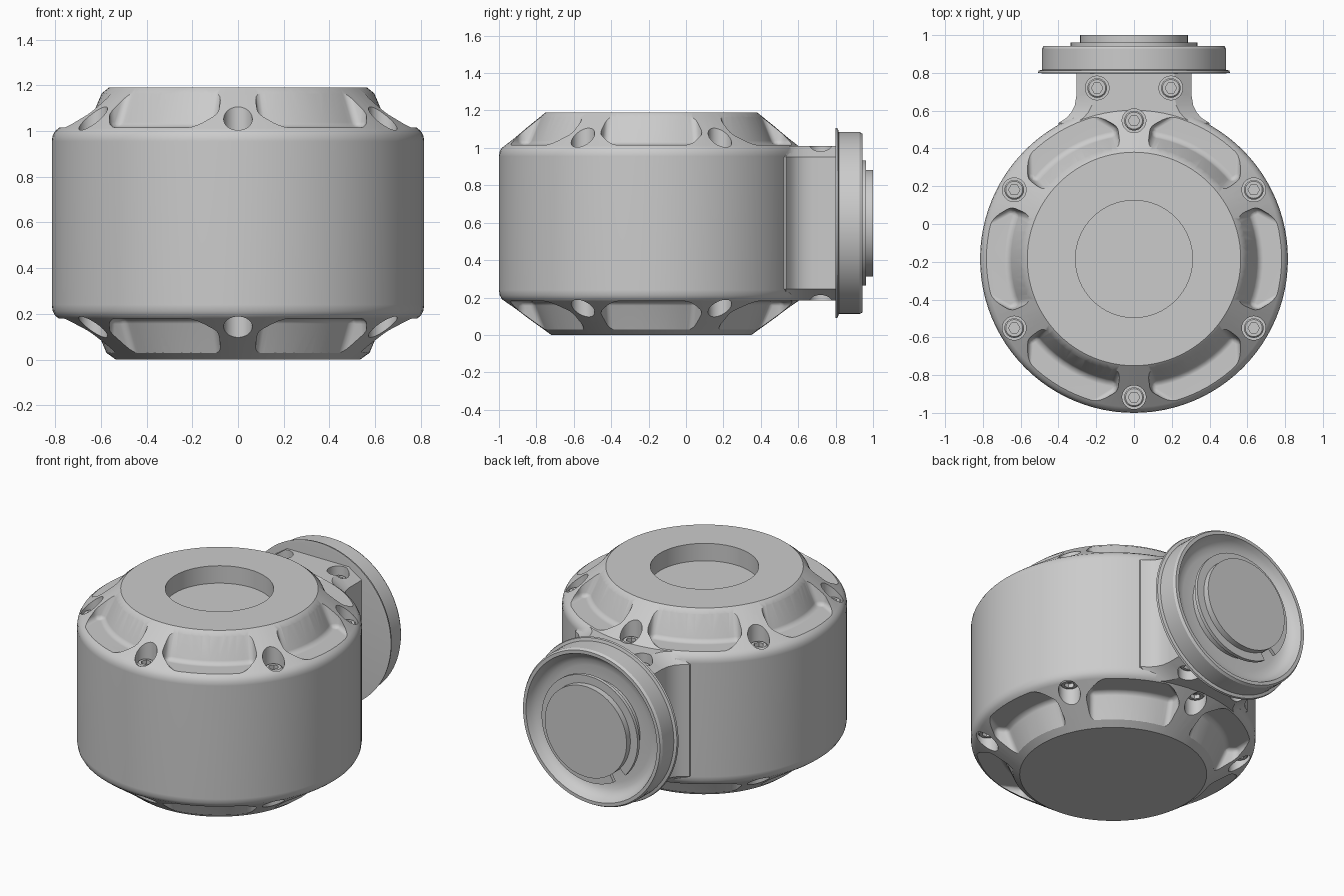
import bpy, bmesh, math
from mathutils import Matrix, Vector

old = bpy.data.objects.get("Cube")
if old:
    bpy.data.objects.remove(old, do_unlink=True)

CY = -0.185          # body axis, y
MID = 0.598          # flange axis, z
TOP = 1.19

grey = bpy.data.materials.new("cast grey")
grey.use_nodes = True
grey.diffuse_color = (0.6, 0.6, 0.6, 1)
for node in grey.node_tree.nodes:
    if node.type == 'BSDF_PRINCIPLED':
        node.inputs["Base Color"].default_value = (0.6, 0.6, 0.6, 1)


def make(name, bm):
    bmesh.ops.recalc_face_normals(bm, faces=bm.faces)
    me = bpy.data.meshes.new(name)
    bm.to_mesh(me)
    bm.free()
    me.materials.append(grey)
    ob = bpy.data.objects.new(name, me)
    bpy.context.collection.objects.link(ob)
    return ob


def activate(ob):
    bpy.ops.object.select_all(action='DESELECT')
    ob.select_set(True)
    bpy.context.view_layer.objects.active = ob


def smooth(ob, angle=30):
    activate(ob)
    bpy.ops.object.shade_smooth_by_angle(angle=math.radians(angle))


def apply_mod(ob, kind, **props):
    mod = ob.modifiers.new(kind.lower(), kind)
    for key, value in props.items():
        setattr(mod, key, value)
    activate(ob)
    bpy.ops.object.modifier_apply(modifier=mod.name)


def boolean(ob, tool, operation):
    tool.hide_render = True
    apply_mod(ob, 'BOOLEAN', object=tool, operation=operation, solver='EXACT')
    bpy.data.objects.remove(tool, do_unlink=True)


def loft(bm, loops, wrap=False):
    """Skin a list of equal-length closed loops; cap the ends unless wrapped."""
    rings = [[bm.verts.new(p) for p in loop] for loop in loops]
    n = len(rings[0])
    for i in range(len(rings) - (0 if wrap else 1)):
        a, b = rings[i], rings[(i + 1) % len(rings)]
        for j in range(n):
            k = (j + 1) % n
            bm.faces.new((a[j], a[k], b[k], b[j]))
    if not wrap:
        bm.faces.new(rings[0])
        bm.faces.new(rings[-1])


def lathe(bm, profile, segs, matrix):
    """Turn (radius, height) points round local z, with flat end caps."""
    loft(bm, [[matrix @ Vector((r * math.cos(math.tau * i / segs),
                                r * math.sin(math.tau * i / segs), h))
               for i in range(segs)] for r, h in profile])


def turned(name, profile, segs, matrix):
    bm = bmesh.new()
    lathe(bm, profile, segs, matrix)
    return make(name, bm)


def at(x, y):
    return Matrix.Translation((x, y, 0))


AXIS = at(0, CY)
BACK = Matrix.Translation((0, 0, MID)) @ Matrix.Rotation(-math.pi / 2, 4, 'X')

# Main drum with conical shoulders
body = turned("body", [
    (0.535, 0), (0.785, 0.18), (0.8, 0.192), (0.811, 0.212), (0.815, 0.24),
    (0.815, 0.955), (0.811, 0.98), (0.8, 1.0), (0.785, 1.012), (0.565, TOP)], 96, AXIS)

# Chamfered neck, flared where it joins the drum
bm = bmesh.new()
loops = []
for y, w in ((0.3, 0.4), (0.535, 0.4), (0.56, 0.36), (0.59, 0.332),
             (0.63, 0.313), (0.68, 0.305), (0.81, 0.305)):
    c = w - 0.09
    loops.append([(sx * x, y, z) for sx, x, z in (
        (1, c, 0.185), (1, w, 0.245), (1, w, 0.95), (1, c, 1.01),
        (-1, c, 1.01), (-1, w, 0.95), (-1, w, 0.245), (-1, c, 0.185))])
loft(bm, loops)
boolean(body, make("neck", bm), 'UNION')


# Pockets between the ribs, on the top and bottom shoulders
def pocket_loop(ri, lat, z, turn):
    d = Vector((math.cos(math.pi / 6), math.sin(math.pi / 6)))
    n = Vector((d.y, -d.x))
    half = [d * a + n * l for a, l in ((0.70, lat), (0.765, lat + 0.105), (0.95, lat + 0.105))]
    end = math.pi / 6 - math.asin(lat / ri)
    arc = [Vector((ri * math.cos(t), ri * math.sin(t)))
           for t in (end * (i / 5 - 1) for i in range(11))]
    pts = arc + half + [Vector((p.x, -p.y)) for p in reversed(half)]
    rot = Matrix.Rotation(turn, 2)
    return [((rot @ p).x, (rot @ p).y + CY, z) for p in pts]


bm = bmesh.new()
for k in range(6):
    turn = k * math.pi / 3
    loft(bm, [pocket_loop(0.66, 0.095, 1.015, turn), pocket_loop(0.56, 0.06, 1.25, turn)])
    loft(bm, [pocket_loop(0.64, 0.095, 0.18, turn), pocket_loop(0.54, 0.06, -0.055, turn)])
pockets = make("pocket_cutter", bm)
apply_mod(pockets, 'BEVEL', width=0.025, segments=3, limit_method='ANGLE',
          angle_limit=math.radians(30))
boolean(body, pockets, 'DIFFERENCE')

# Counterbores with socket-head screws
spots = [(0.732 * math.cos(a), CY + 0.732 * math.sin(a), 0.965)
         for a in (math.pi / 6 + k * math.pi / 3 for k in range(6))]
spots += [(sx * 0.195, 0.72, 0.92) for sx in (-1, 1)]
holes, heads, sockets = bmesh.new(), bmesh.new(), bmesh.new()
for x, y, z in spots:
    for flip in (False, True):
        def h(v):
            return 1.195 - v if flip else v
        m = at(x, y)
        lathe(holes, [(0.063, h(z)), (0.063, h(1.3))], 32, m)
        lathe(heads, [(0.052, h(z - 0.01)), (0.052, h(z + 0.033)), (0.045, h(z + 0.04))], 24, m)
        lathe(sockets, [(0.03, h(z + 0.015)), (0.03, h(z + 0.1))], 6, m)
boolean(body, make("counterbore_cutter", holes), 'DIFFERENCE')
screws = make("screws", heads)
boolean(screws, make("socket_cutter", sockets), 'DIFFERENCE')
smooth(screws)

# Shallow bore in the top face
boolean(body, turned("bore_cutter", [(0.31, 1.08), (0.31, 1.3)], 64, AXIS), 'DIFFERENCE')
smooth(body)
weighted = body.modifiers.new("weighted_normal", 'WEIGHTED_NORMAL')
weighted.keep_sharp = True

# Round coupling flange with lip, dished face and central hub
flange = turned("coupling_flange", [
    (0.49, 0.798), (0.508, 0.8), (0.505, 0.812), (0.487, 0.817), (0.487, 0.928),
    (0.478, 0.943), (0.457, 0.943), (0.445, 0.915), (0.425, 0.888), (0.395, 0.872),
    (0.36, 0.866), (0.285, 0.866), (0.285, 1.0)], 96, BACK)
smooth(flange)

# Open retaining ring round the hub
bm = bmesh.new()
loops = []
for i in range(73):
    a = math.radians(-222 + 342 * i / 72)
    loops.append([BACK @ Vector((r * math.cos(a), r * math.sin(a), y))
                  for r, y in ((0.28, 0.94), (0.335, 0.94), (0.335, 0.962), (0.28, 0.962))])
loft(bm, loops)
smooth(make("retaining_ring", bm))
